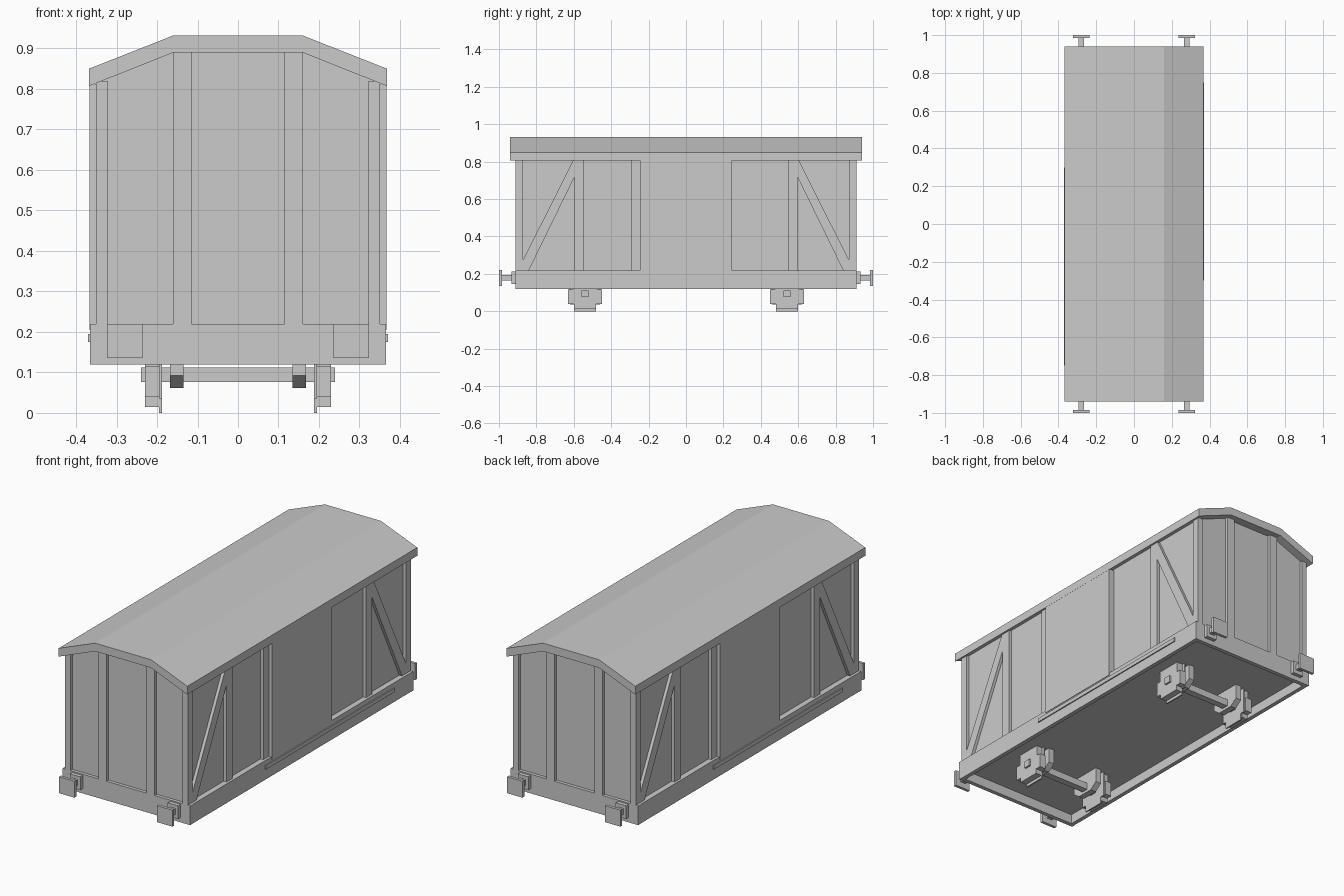
import bpy
import bmesh
from mathutils import Vector

cube = bpy.data.objects.get("Cube")
if cube:
    bpy.data.objects.remove(cube, do_unlink=True)


def prism(name, profile, axis, lo, hi):
    """Extrude a profile along an axis: (y, z) points along x, (x, z) points along y."""
    def point(p, d):
        return Vector((d, p[0], p[1])) if axis == "x" else Vector((p[0], d, p[1]))

    bm = bmesh.new()
    face = bm.faces.new([bm.verts.new(point(p, lo)) for p in profile])
    result = bmesh.ops.extrude_face_region(bm, geom=[face])
    moved = [g for g in result["geom"] if isinstance(g, bmesh.types.BMVert)]
    step = Vector((hi - lo, 0, 0)) if axis == "x" else Vector((0, hi - lo, 0))
    bmesh.ops.translate(bm, verts=moved, vec=step)
    bmesh.ops.recalc_face_normals(bm, faces=bm.faces)
    mesh = bpy.data.meshes.new(name)
    bm.to_mesh(mesh)
    bm.free()
    obj = bpy.data.objects.new(name, mesh)
    bpy.context.collection.objects.link(obj)
    return obj


def box(name, x, y, z):
    """Box from (low, high) ranges, in either order."""
    (y0, y1), (z0, z1) = sorted(y), sorted(z)
    return prism(name, [(y0, z0), (y1, z0), (y1, z1), (y0, z1)], "x", *sorted(x))


def span(sign, a, b):
    return (sign * a, sign * b)


def mirrored(points):
    """Complete a half profile given from the right, bottom to top."""
    return points + [(-u, v) for u, v in reversed(points)]


SILL, EAVE, CROWN = 0.219, 0.807, 0.89
WALL, POST, END_WALL, END = 0.335, 0.351, 0.895, 0.912

# Roof slab and enclosed body
roof_half = [(0.368, EAVE), (0.368, 0.85), (0.16, 0.932)]
under = [(-0.16, CROWN), (0.16, CROWN)]
left_edge = [(-u, v) for u, v in reversed(roof_half)]
prism("roof", roof_half + left_edge + under, "y", -0.94, 0.94)
prism("body", mirrored([(WALL, 0.18), (WALL, 0.821), (0.16, CROWN)]), "y", -END_WALL, END_WALL)

# Underframe: floor and rim of sills
box("floor", (-0.35, 0.35), (-0.9, 0.9), (0.17, SILL))
for s in (-1, 1):
    box("side_sill", span(s, 0.342, 0.364), (-END_WALL, END_WALL), (0.12, SILL))
    box("end_sill", (-0.365, 0.365), span(s, 0.89, END), (0.12, SILL))

# Sides: posts, braces, sliding door and its rail (turned half round for the other side)
for s in (-1, 1):
    box("sliding_door", span(s, WALL - 0.01, 0.367), (-0.246, 0.246), (0.205, 0.812))
    box("door_rail", span(s, 0.36, 0.37), span(s, -0.3, 0.75), (0.175, 0.195))
    box("door_post", span(s, WALL - 0.01, POST), span(s, -0.294, -0.24), (SILL, 0.818))
    for e in (-1, 1):
        box("side_post", span(s, WALL - 0.01, POST), span(e, 0.545, 0.595), (SILL, 0.818))
        box("corner_post", span(s, 0.321, POST), span(e, 0.872, END), (SILL, 0.818))
        brace = [(0.595, 0.815), (0.6, 0.815), (0.873, 0.27), (0.873, SILL),
                 (0.84, SILL), (0.595, 0.72)]
        prism("diagonal_brace", [(e * y, z) for y, z in brace], "x",
              *sorted(span(s, WALL - 0.01, POST)))
        box("end_post", span(s, 0.115, 0.16), span(e, 0.88, END), (SILL, CROWN + 0.01))

# Buffers
for s in (-1, 1):
    for e in (-1, 1):
        box("buffer_base", span(s, 0.25, 0.31), span(e, 0.905, 0.932), (0.145, 0.213))
        box("buffer_stem", span(s, 0.265, 0.295), span(e, 0.925, 0.99), (0.165, 0.195))
        box("buffer_head", span(s, 0.236, 0.324), span(e, 0.985, 1.0), (0.135, 0.22))

# Running gear: axles, wheels, axle boxes and guard plates
housing = mirrored([(0.06, 0.015), (0.06, 0.04), (0.09, 0.04), (0.09, 0.115),
                    (0.065, 0.115), (0.065, 0.18)])
guard = mirrored([(0.058, 0.0), (0.058, 0.035), (0.08, 0.035), (0.08, 0.18)])
wheel = mirrored([(0.045, 0.062), (0.085, 0.092), (0.085, 0.18)])


def shifted(points, y):
    return [(y + u, v) for u, v in points]


for e in (-1, 1):
    y = e * 0.54
    box("axle", (-0.24, 0.24), (y - 0.018, y + 0.018), (0.076, 0.112))
    for s in (-1, 1):
        prism("axle_box", shifted(housing, y), "x", *sorted(span(s, 0.194, 0.23)))
        prism("guard_plate", shifted(guard, y), "x", *sorted(span(s, 0.188, 0.195)))
        prism("wheel", shifted(wheel, y), "x", *sorted(span(s, 0.135, 0.168)))
